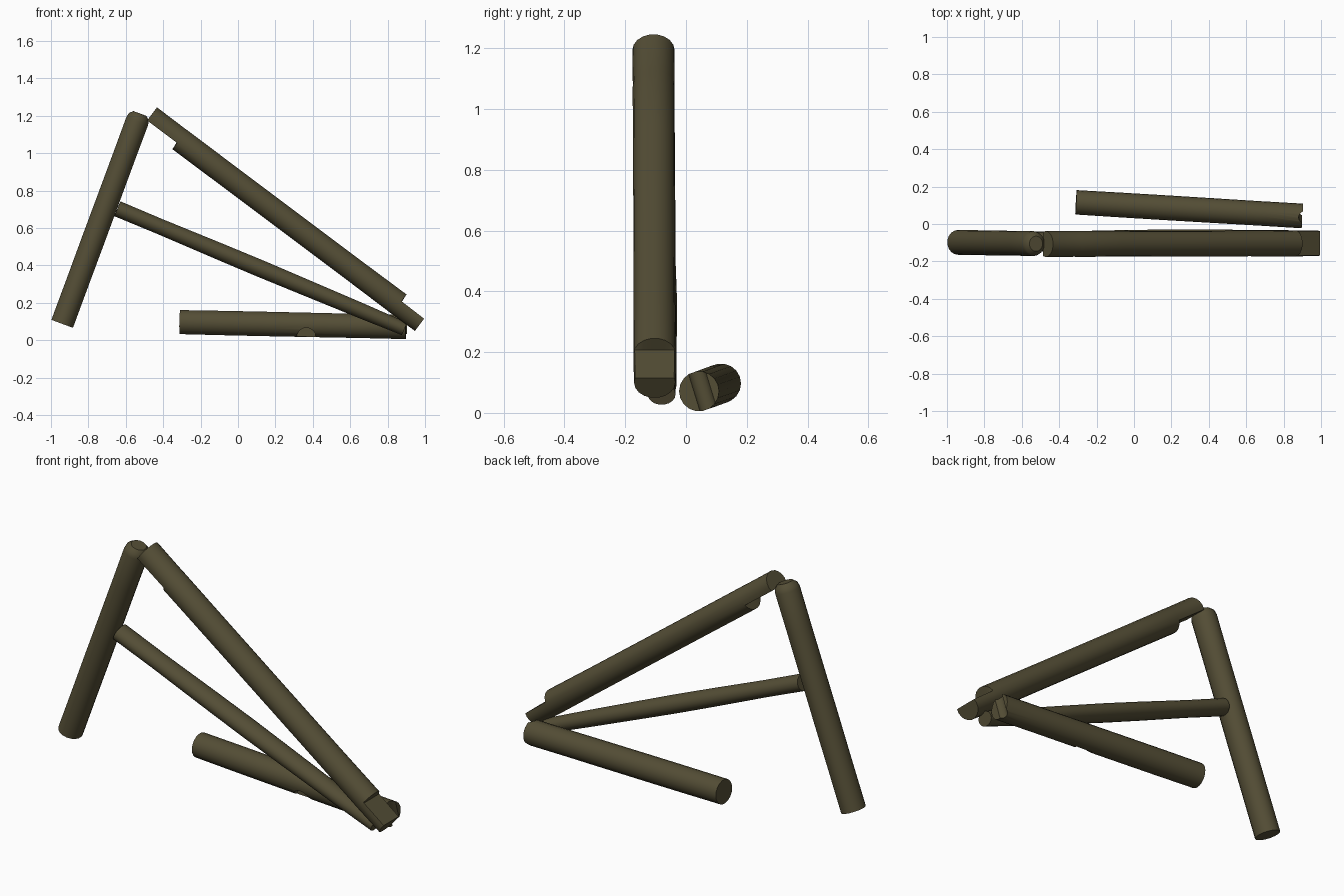
import bpy, bmesh, math, random
from mathutils import Vector

if "Cube" in bpy.data.objects:
    bpy.data.objects.remove(bpy.data.objects["Cube"])

random.seed(4)
bark = bpy.data.materials.new("dark olive wood")
bark.diffuse_color = (0.088, 0.075, 0.036, 1)
bark.use_nodes = True
bark.node_tree.nodes["Principled BSDF"].inputs["Base Color"].default_value = bark.diffuse_color
SIDES = 18


def make_log(name, a, b, ry, rz, stations, wobble=0.025):
    """Log from a to b. Station: (distance 0-1, low limit, high limit, scale)."""
    a, b = Vector(a), Vector(b)
    d = (b - a).normalized()
    side = (Vector((0, 1, 0)) - d * d.y).normalized()
    up = d.cross(side)
    bm = bmesh.new()
    rings = []
    for t, low, high, scale in stations:
        k = scale * (1 + random.uniform(-wobble, wobble))
        ring = []
        for i in range(SIDES):
            ang = 2 * math.pi * i / SIDES
            u = max(low, min(high, rz * k * math.sin(ang)))
            ring.append(bm.verts.new(a.lerp(b, t) + side * (ry * k * math.cos(ang)) + up * u))
        rings.append(ring)
    for r0, r1 in zip(rings, rings[1:]):
        for i in range(SIDES):
            j = (i + 1) % SIDES
            bm.faces.new((r0[i], r0[j], r1[j], r1[i]))
    bm.faces.new(rings[0][::-1])
    bm.faces.new(rings[-1])
    bmesh.ops.recalc_face_normals(bm, faces=bm.faces)
    me = bpy.data.meshes.new(name)
    bm.to_mesh(me)
    bm.free()
    ob = bpy.data.objects.new(name, me)
    bpy.context.collection.objects.link(ob)
    me.materials.append(bark)
    return ob


def carve(ob, loc, rot, radius, depth):
    """Cut a round notch out of a log."""
    bpy.ops.mesh.primitive_cylinder_add(vertices=16, radius=radius, depth=depth,
                                        location=loc, rotation=rot)
    cutter = bpy.context.object
    cutter.name = "notch_cutter"
    cutter.data.materials.append(bark)
    cutter.hide_render = True
    cutter.display_type = 'WIRE'
    mod = ob.modifiers.new("notch", 'BOOLEAN')
    mod.operation = 'DIFFERENCE'
    mod.solver = 'EXACT'
    mod.object = cutter
    bpy.context.view_layer.objects.active = ob
    bpy.ops.object.modifier_apply(modifier=mod.name)
    bpy.data.objects.remove(cutter)


def plain(*ts):
    return [(t, -1, 1, 1) for t in ts]


# Upright leaning log with a softened top
upright = make_log("upright_log", (-0.94, -0.098, 0.088), (-0.524, -0.105, 1.212), 0.067, 0.063,
                   plain(0, 0.2, 0.4, 0.6, 0.8, 0.965) + [(0.985, -1, 1, 0.9), (1, -1, 1, 0.6)], 0.015)

# Long sloping log with a flat lap cut at each end
n0, n1 = 0.108, 0.918
sloping = make_log("sloping_log", (-0.472, -0.107, 1.193), (0.984, -0.103, 0.101), 0.069, 0.0655,
                   [(0, -0.0225, 1, 1), (n0, -0.0225, 1, 1)]
                   + plain(n0 + 0.002, 0.27, 0.43, 0.59, 0.75, n1 - 0.002)
                   + [(n1, -1, 0.02, 1), (1, -1, 0.018, 0.98)], 0.015)

# Thinner brace between the upright and the foot of the sloping log
brace = make_log("brace_log", (-0.645, -0.095, 0.703), (0.89, -0.08, 0.061), 0.053, 0.043,
                 [(0, -1, 1, 1), (0.15, -1, 1, 1), (0.35, -1, 1, 1.07), (0.5, -1, 1, 1.08),
                  (0.65, -1, 1, 1.03), (0.85, -1, 1, 0.95), (1, -1, 1, 0.85)], 0.02)

# Log lying on the ground, notched below and grooved at its end
ground = make_log("ground_log", (-0.31, 0.116, 0.097), (0.9, 0.043, 0.071), 0.066, 0.066,
                  plain(0, 0.2, 0.4, 0.6, 0.8, 1), 0.015)
carve(ground, (0.365, -0.03, 0.015), (math.pi / 2, 0, 0), 0.052, 0.18)
carve(ground, (0.91, 0.052, 0.08), (0.3, 0, 0), 0.03, 0.3)

# Smooth sides, sharp cuts
for ob in (upright, sloping, brace, ground):
    bpy.ops.object.select_all(action='DESELECT')
    ob.select_set(True)
    bpy.context.view_layer.objects.active = ob
    bpy.ops.object.shade_smooth_by_angle(angle=math.radians(35))
